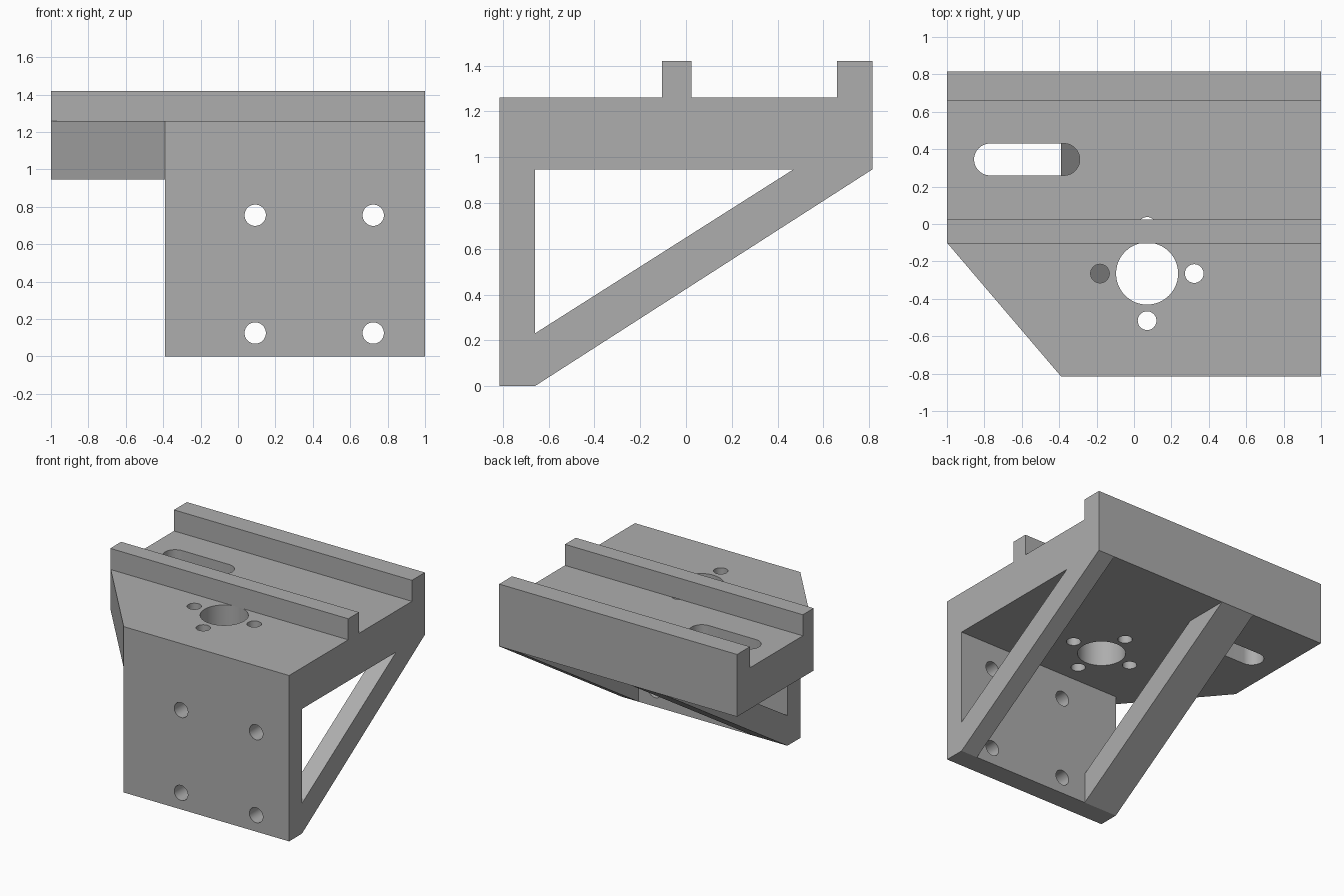
import bpy, bmesh, math
from mathutils import Vector

cube = bpy.data.objects.get("Cube")
if cube:
    bpy.data.objects.remove(cube, do_unlink=True)

# One plain grey for the whole bracket
grey = bpy.data.materials.new("plain grey")
grey.use_nodes = True
grey.diffuse_color = (0.42, 0.42, 0.42, 1)
grey.node_tree.nodes["Principled BSDF"].inputs["Base Color"].default_value = grey.diffuse_color

LEFT, RIGHT = 1.0, -0.39          # sides of the wall and braces
FRONT, BACK = -0.815, 0.815
WALL_BACK = -0.66
UNDER, DECK, TOP = 0.947, 1.26, 1.42


def prism(name, points, axis, low, high):
    """Extrude a 2D outline along an axis from low to high."""
    def place(a, b, depth):
        co = [a, b]
        co.insert("xyz".index(axis), depth)
        return Vector(co)

    bm = bmesh.new()
    face = bm.faces.new([bm.verts.new(place(a, b, low)) for a, b in points])
    extruded = bmesh.ops.extrude_face_region(bm, geom=[face])["geom"]
    moved = [v for v in extruded if isinstance(v, bmesh.types.BMVert)]
    bmesh.ops.translate(bm, verts=moved, vec=place(0, 0, high - low))
    bmesh.ops.recalc_face_normals(bm, faces=bm.faces)
    mesh = bpy.data.meshes.new(name)
    bm.to_mesh(mesh)
    bm.free()
    mesh.materials.append(grey)
    obj = bpy.data.objects.new(name, mesh)
    bpy.context.collection.objects.link(obj)
    return obj


def box_outline(a0, a1, b0, b1):
    return [(a0, b0), (a1, b0), (a1, b1), (a0, b1)]


def slot_outline(a0, a1, b, radius, steps=24):
    """Round-ended outline; a plain circle when a0 equals a1."""
    points = []
    for centre, start in ((a1, -math.pi / 2), (a0, math.pi / 2)):
        for i in range(steps + (a0 != a1)):
            t = start + math.pi * i / steps
            points.append((centre + radius * math.cos(t), b + radius * math.sin(t)))
    return points


def cut(obj, cutters):
    bpy.context.view_layer.objects.active = obj
    for cutter in cutters:
        mod = obj.modifiers.new("hole", "BOOLEAN")
        mod.operation, mod.solver, mod.object = "DIFFERENCE", "EXACT", cutter
        bpy.ops.object.modifier_apply(modifier=mod.name)
        bpy.data.objects.remove(cutter, do_unlink=True)
    bpy.ops.object.select_all(action="DESELECT")
    obj.select_set(True)
    bpy.ops.object.shade_smooth_by_angle(angle=math.radians(30))


# Deck with its cut-off front corner
deck = prism("deck", [(-1, BACK), (-1, -0.1), (RIGHT, FRONT), (LEFT, FRONT), (LEFT, BACK)],
             "z", UNDER, DECK)

# Centre bore, four screw holes around it and the adjusting slot
bore_x, bore_y, ring = 0.07, -0.265, 0.252
outlines = [slot_outline(bore_x, bore_x, bore_y, 0.166),
            slot_outline(-0.77, -0.375, 0.345, 0.085)]
for dx, dy in ((ring, 0), (-ring, 0), (0, ring), (0, -ring)):
    outlines.append(slot_outline(bore_x + dx, bore_x + dx, bore_y + dy, 0.05))
cut(deck, [prism("deck_cutter", o, "z", UNDER - 0.1, DECK + 0.1) for o in outlines])

# Rails across the deck
prism("front_rail", box_outline(-1, LEFT, -0.105, 0.025), "z", DECK, TOP)
prism("back_rail", box_outline(-1, LEFT, 0.66, BACK), "z", DECK, TOP)

# Front mounting wall with four bolt holes
wall = prism("mounting_wall", box_outline(RIGHT, LEFT, 0, UNDER), "y", FRONT, WALL_BACK)
cut(wall, [prism("wall_cutter", slot_outline(x, x, z, 0.057), "y", FRONT - 0.1, WALL_BACK + 0.1)
           for x in (0.092, 0.723) for z in (0.125, 0.755)])

# Diagonal braces: slim on the left, wide on the right
brace = [(WALL_BACK, 0), (BACK, UNDER), (0.47, UNDER), (WALL_BACK, 0.23)]
prism("left_brace", brace, "x", LEFT - 0.138, LEFT)
prism("right_brace", brace, "x", RIGHT, RIGHT + 0.28)
